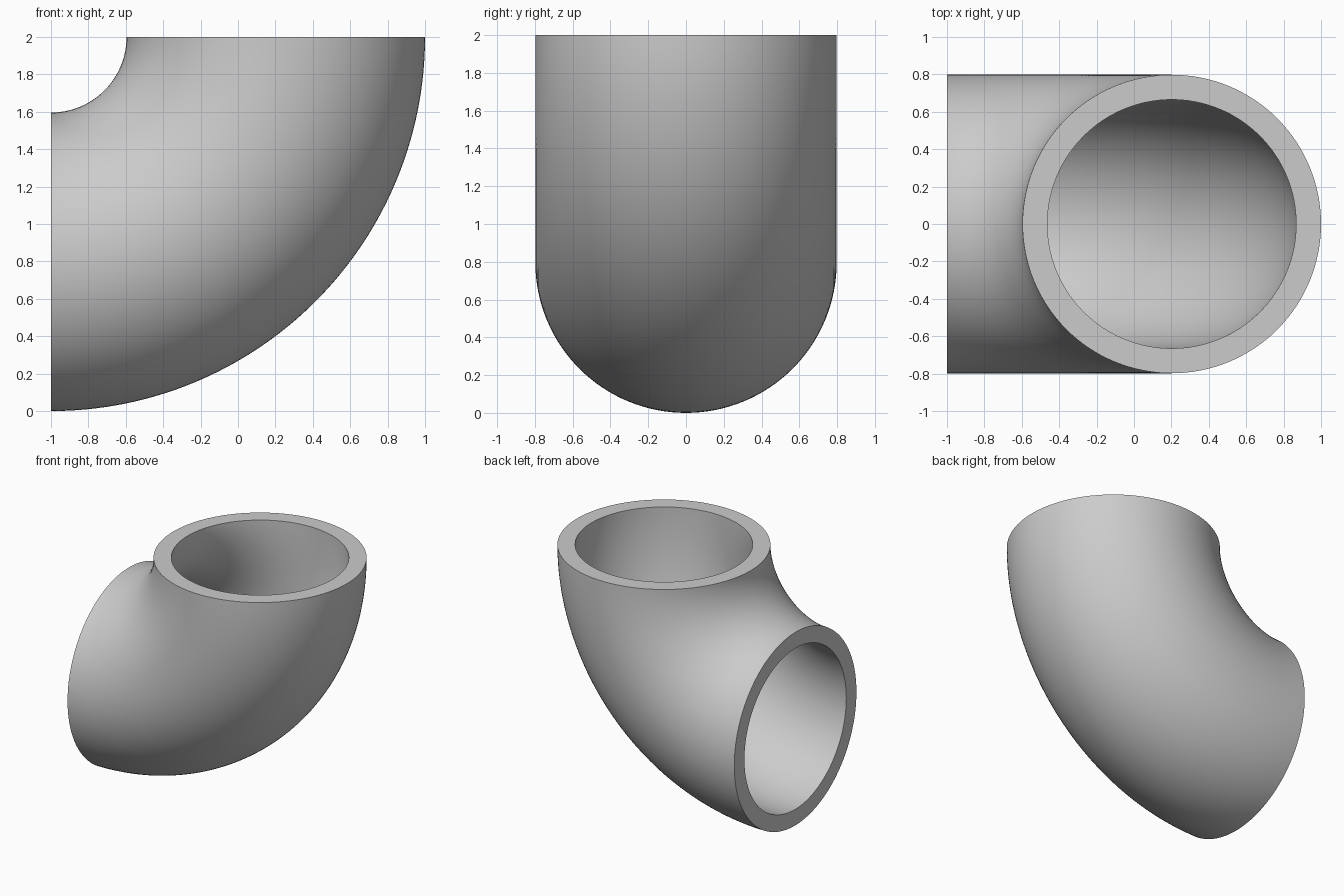
import bpy
import bmesh
import math
from mathutils import Matrix, Vector

cube = bpy.data.objects.get("Cube")
if cube:
    bpy.data.objects.remove(cube, do_unlink=True)

BEND_CENTRE = Vector((-1, 0, 2))
BEND_RADIUS = 1.202
OUTER_RADIUS = 0.798
INNER_RADIUS = 0.665
SIDES = 128
STEPS = 64

# Plain grey material
grey = bpy.data.materials.new("plain_grey")
grey.use_nodes = True
colour = (0.6, 0.6, 0.6, 1)
grey.diffuse_color = colour
grey.node_tree.nodes["Principled BSDF"].inputs["Base Color"].default_value = colour

bm = bmesh.new()


def add_ring(radius, turn):
    """Add one circular cross-section, turned about the bend's axis."""
    swing = Matrix.Rotation(turn, 3, "Y")
    ring = []
    for i in range(SIDES):
        a = math.tau * i / SIDES
        point = Vector((BEND_RADIUS + radius * math.cos(a), radius * math.sin(a), 0))
        ring.append(bm.verts.new(BEND_CENTRE + swing @ point))
    return ring


def skin(ring_a, ring_b):
    """Join two rings with a band of quads."""
    for i in range(SIDES):
        bm.faces.new((ring_a[i - 1], ring_a[i], ring_b[i], ring_b[i - 1]))


def add_wall(radius):
    """Sweep a circle through a quarter turn from the top to the side opening."""
    rings = [add_ring(radius, math.pi / 2 * s / STEPS) for s in range(STEPS + 1)]
    for ring_a, ring_b in zip(rings, rings[1:]):
        skin(ring_a, ring_b)
    return rings


# Outer and inner walls, joined by a flat rim at each opening
outer = add_wall(OUTER_RADIUS)
inner = add_wall(INNER_RADIUS)
for end in (0, -1):
    skin(outer[end], inner[end])
bmesh.ops.recalc_face_normals(bm, faces=bm.faces)

mesh = bpy.data.meshes.new("pipe_elbow")
bm.to_mesh(mesh)
bm.free()
mesh.materials.append(grey)

elbow = bpy.data.objects.new("pipe_elbow", mesh)
bpy.context.collection.objects.link(elbow)

# Smooth walls with crisp rims
bpy.context.view_layer.objects.active = elbow
elbow.select_set(True)
bpy.ops.object.shade_smooth_by_angle(angle=math.radians(30))
